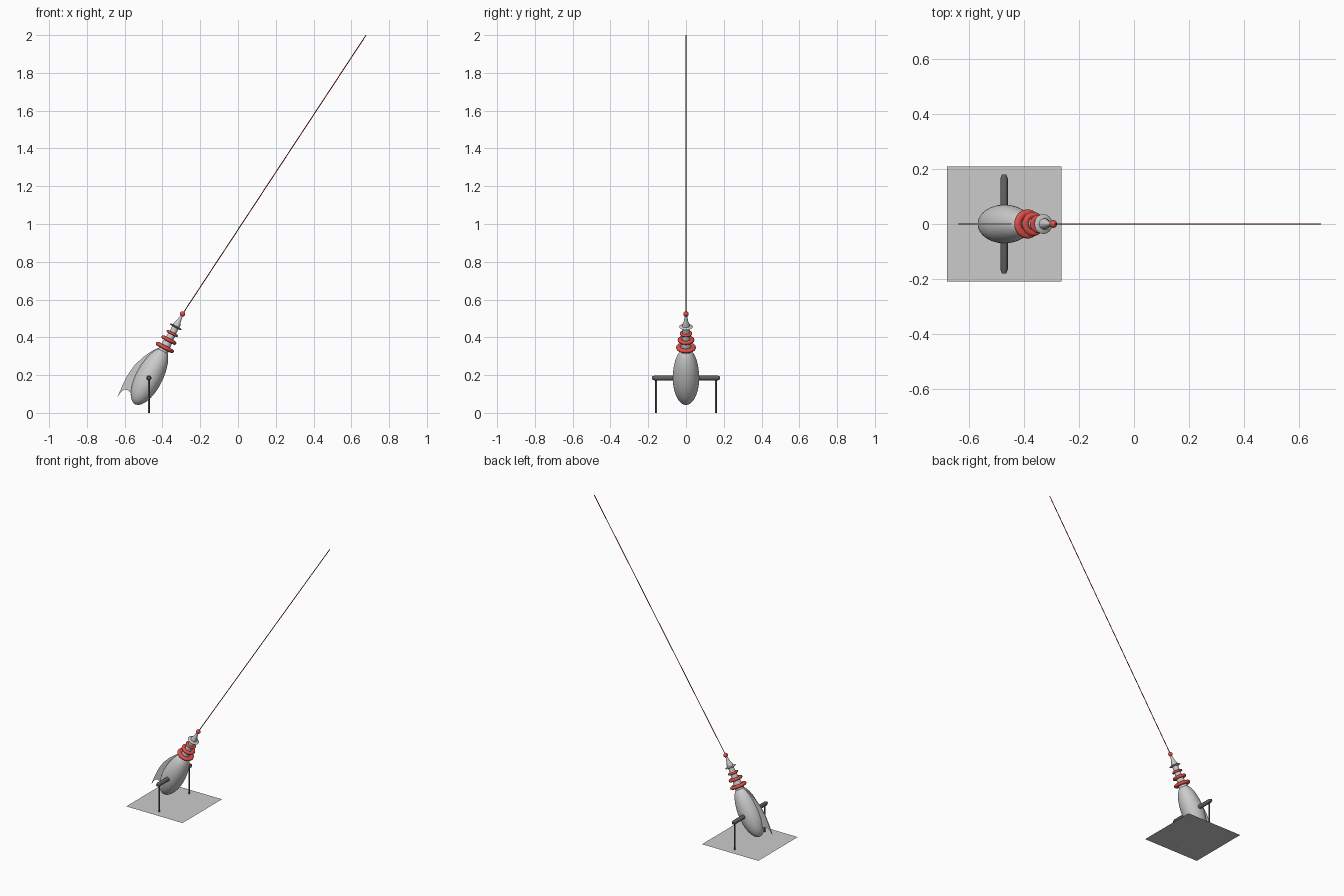
import bpy, bmesh, math
from mathutils import Vector, Matrix

if "Cube" in bpy.data.objects:
    bpy.data.objects.remove(bpy.data.objects["Cube"])

PIVOT = Vector((-0.472, 0, 0.185))
TILT = math.radians(27.8)
GUN = Matrix.Translation(PIVOT) @ Matrix.Rotation(TILT, 4, 'Y')  # local z = barrel axis


def material(name, rgb):
    m = bpy.data.materials.new(name)
    m.diffuse_color = (*rgb, 1)
    m.use_nodes = True
    m.node_tree.nodes["Principled BSDF"].inputs["Base Color"].default_value = m.diffuse_color
    return m


RED = material("red", (0.75, 0.08, 0.07))
BEAM = material("dark_red", (0.5, 0.02, 0.03))
DARK = material("dark_grey", (0.12, 0.12, 0.12))


def finish(name, bm, matrix, mat=None):
    bmesh.ops.remove_doubles(bm, verts=bm.verts, dist=1e-5)
    bmesh.ops.recalc_face_normals(bm, faces=bm.faces)
    me = bpy.data.meshes.new(name)
    bm.to_mesh(me)
    bm.free()
    ob = bpy.data.objects.new(name, me)
    bpy.context.collection.objects.link(ob)
    ob.matrix_world = matrix
    if mat:
        me.materials.append(mat)
    bpy.context.view_layer.objects.active = ob
    bpy.ops.object.select_all(action='DESELECT')
    ob.select_set(True)
    bpy.ops.object.shade_smooth_by_angle(angle=math.radians(35))
    return ob


def lathe(name, profile, matrix, mat=None, steps=40, closed=False):
    """Spin (radius, height) points around local z."""
    bm = bmesh.new()
    vs = [bm.verts.new((r, 0, z)) for r, z in profile]
    pairs = list(zip(vs, vs[1:])) + ([(vs[-1], vs[0])] if closed else [])
    edges = [bm.edges.new(p) for p in pairs]
    bmesh.ops.spin(bm, geom=vs + edges, cent=(0, 0, 0), axis=(0, 0, 1),
                   angle=math.tau, steps=steps)
    return finish(name, bm, matrix, mat)


def rod(name, a, b, r, mat, sides=16):
    a, b = Vector(a), Vector(b)
    mat4 = Matrix.Translation(a) @ (b - a).to_track_quat('Z', 'Y').to_matrix().to_4x4()
    h = (b - a).length
    return lathe(name, [(0, 0), (r, 0), (r, h), (0, h)], mat4, mat, sides)


# Egg-shaped body
n = 28
body = [(0.07 * math.sin(math.pi * i / n),
         -(0.157 if i < n / 2 else 0.175) * math.cos(math.pi * i / n)) for i in range(n + 1)]
lathe("body", body, GUN)

# Tapering barrel
lathe("barrel", [(0, 0.14), (0.03, 0.14), (0.027, 0.18), (0.021, 0.24), (0.018, 0.29),
                 (0.02, 0.318), (0.012, 0.338), (0.007, 0.365), (0.006, 0.383), (0, 0.383)], GUN)

# Thin grey disc near the muzzle
lathe("muzzle_disc", [(0, 0.300), (0.03, 0.302), (0.036, 0.306), (0.03, 0.310), (0, 0.312)], GUN)

# Red coils, shrinking towards the muzzle
for i, (t, outer, w, h) in enumerate([(0.182, 0.053, 0.014, 0.011),
                                      (0.227, 0.044, 0.012, 0.010),
                                      (0.266, 0.033, 0.009, 0.007)]):
    ring = [(outer - w + w * math.cos(a), t + h * math.sin(a))
            for a in (math.tau * k / 16 for k in range(16))]
    lathe(f"coil_{i + 1}", ring, GUN, RED, closed=True)

# Red ball on the tip
lathe("tip_ball", [(0.014 * math.sin(math.pi * i / 14), 0.383 - 0.014 * math.cos(math.pi * i / 14))
                   for i in range(15)], GUN, RED, 24)

# Beam fired from the tip
rod("beam", GUN @ Vector((0, 0, 0.383)), (0.678, 0, 2.0), 0.0025, BEAM, 12)

# Swept fin along the back of the body
outline = [(-0.42, 0.345), (-0.46, 0.325), (-0.505, 0.293), (-0.55, 0.25), (-0.585, 0.2),
           (-0.61, 0.15), (-0.638, 0.085), (-0.62, 0.11), (-0.6, 0.125), (-0.58, 0.118),
           (-0.55, 0.09), (-0.47, 0.2)]
bm = bmesh.new()
face = bm.faces.new([bm.verts.new((x, -0.003, z)) for x, z in outline])
new = bmesh.ops.extrude_face_region(bm, geom=[face])["geom"]
bmesh.ops.translate(bm, vec=(0, 0.006, 0),
                    verts=[v for v in new if isinstance(v, bmesh.types.BMVert)])
finish("fin", bm, Matrix(), None)

# Pivot axle with tapered ends
lathe("axle", [(0, -0.179), (0.008, -0.179), (0.0135, -0.165), (0.0135, 0.165),
               (0.008, 0.179), (0, 0.179)],
      Matrix.Translation(PIVOT) @ Matrix.Rotation(math.pi / 2, 4, 'X'), DARK, 20)

# Support posts
for name, s in (("left_post", -1), ("right_post", 1)):
    rod(name, (PIVOT.x, s * 0.158, 0), (PIVOT.x, s * 0.158, PIVOT.z), 0.005, DARK)

# Flat base plate
bm = bmesh.new()
bmesh.ops.create_grid(bm, x_segments=1, y_segments=1, size=0.208)
finish("base_plate", bm, Matrix.Translation((PIVOT.x, 0, 0)))
